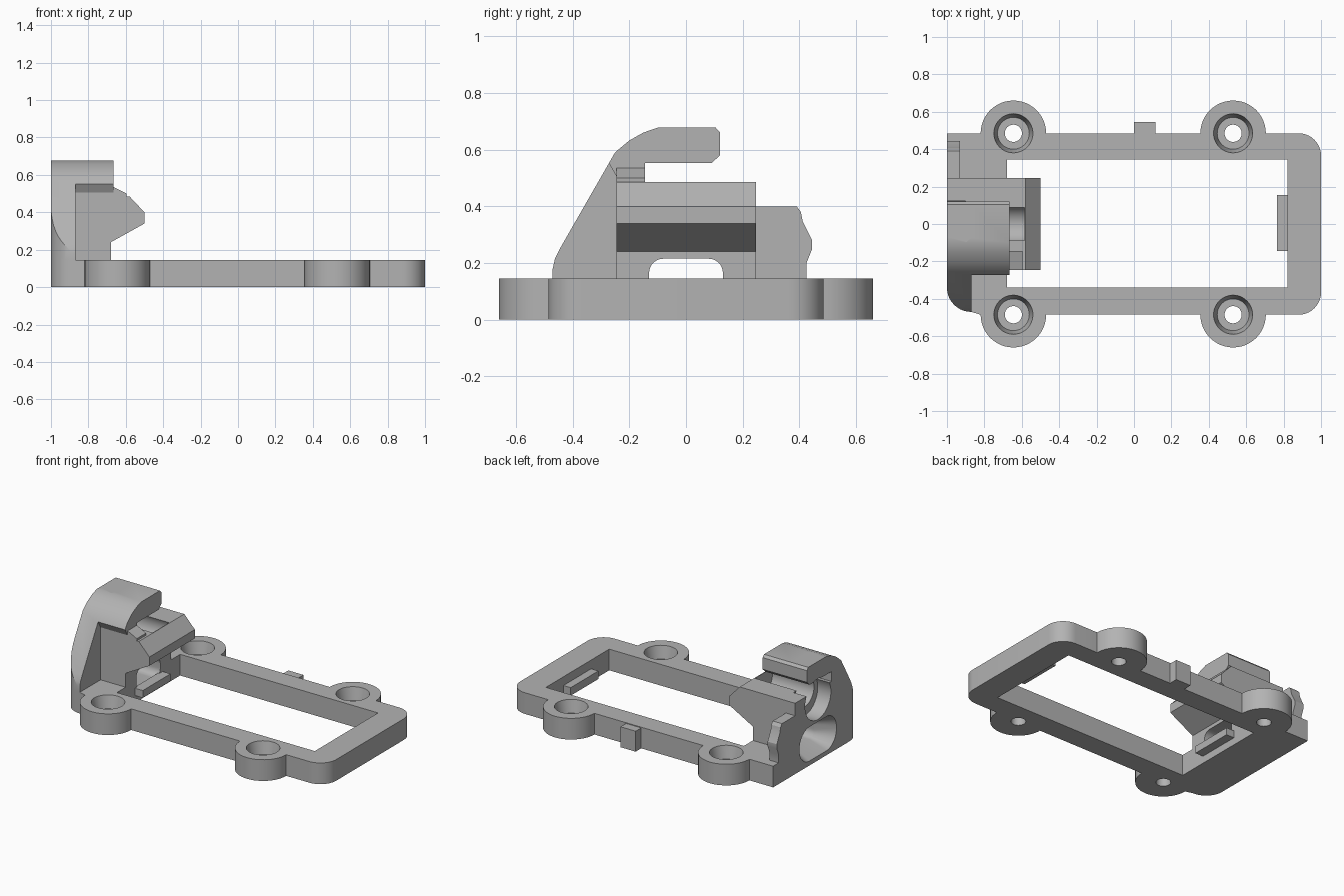
import bpy, bmesh, math

cube = bpy.data.objects.get("Cube")
if cube:
    bpy.data.objects.remove(cube, do_unlink=True)

grey = bpy.data.materials.new("plain_grey")
grey.use_nodes = True
colour = (0.45, 0.45, 0.45, 1)
grey.diffuse_color = colour
grey.node_tree.nodes["Principled BSDF"].inputs["Base Color"].default_value = colour


def arc(cx, cy, r, start, end, n=10):
    angles = [math.radians(start + (end - start) * i / n) for i in range(n + 1)]
    return [(cx + r * math.cos(a), cy + r * math.sin(a)) for a in angles]


def circle(cx, cy, r, n=48):
    return arc(cx, cy, r, 0, 360, n)[:-1]


def rect(x0, x1, y0, y1, r=0):
    if not r:
        return [(x0, y0), (x1, y0), (x1, y1), (x0, y1)]
    return (arc(x0 + r, y0 + r, r, 180, 270) + arc(x1 - r, y0 + r, r, 270, 360)
            + arc(x1 - r, y1 - r, r, 0, 90) + arc(x0 + r, y1 - r, r, 90, 180))


def prism(name, profile, axis, low, high, end_profile=None):
    """Extrude a profile along an axis, optionally lofting to a second profile."""
    place = {"x": lambda u, v, w: (w, u, v),
             "y": lambda u, v, w: (u, w, v),
             "z": lambda u, v, w: (u, v, w)}[axis]
    bm = bmesh.new()
    a = [bm.verts.new(place(u, v, low)) for u, v in profile]
    b = [bm.verts.new(place(u, v, high)) for u, v in (end_profile or profile)]
    bm.faces.new(a)
    bm.faces.new(b)
    for i in range(len(a)):
        j = (i + 1) % len(a)
        bm.faces.new((a[i], a[j], b[j], b[i]))
    bmesh.ops.recalc_face_normals(bm, faces=bm.faces)
    mesh = bpy.data.meshes.new(name)
    bm.to_mesh(mesh)
    bm.free()
    mesh.materials.append(grey)
    obj = bpy.data.objects.new(name, mesh)
    bpy.context.collection.objects.link(obj)
    return obj


def combine(target, tool, operation, keep=False):
    mod = target.modifiers.new("combine", "BOOLEAN")
    mod.operation = operation
    mod.solver = "EXACT"
    mod.object = tool
    bpy.context.view_layer.objects.active = target
    bpy.ops.object.modifier_apply(modifier=mod.name)
    if not keep:
        bpy.data.objects.remove(tool, do_unlink=True)


TOP = 0.145

# Base frame with rounded corners and a rectangular window
outline = (arc(-0.87, -0.34, 0.13, 180, 270) + [(-0.82, -0.485)]
           + arc(0.88, -0.365, 0.12, 270, 360) + arc(0.88, 0.365, 0.12, 0, 90)
           + [(-1, 0.485)])
base = prism("base_frame", outline, "z", 0, TOP)

# Four screw lugs, each with a stepped hole
spots = [(x, y) for x in (-0.645, 0.53) for y in (-0.485, 0.485)]
for x, y in spots:
    combine(base, prism("lug", circle(x, y, 0.175), "z", 0, TOP), "UNION")
combine(base, prism("window", rect(-0.68, 0.82, -0.34, 0.345), "z", -0.1, 0.3), "DIFFERENCE")
for x, y in spots:
    combine(base, prism("seat", circle(x, y, 0.085), "z", 0.06, 0.16,
                        circle(x, y, 0.108)), "DIFFERENCE")
    combine(base, prism("hole", circle(x, y, 0.046), "z", -0.1, 0.1), "DIFFERENCE")

# Small tab and inner ledges
prism("back_tab", rect(0, 0.115, 0.48, 0.545), "z", 0, TOP - 0.005)
prism("left_ledge", rect(0.765, 0.83, -0.145, 0.155), "z", 0.03, 0.085)
prism("right_ledge", rect(-0.69, -0.62, -0.145, 0.155), "z", 0.05, 0.1)

# Tall end wall carrying the hook
over = [(-0.2, 0.632), (-0.15, 0.66), (-0.1, 0.677), (0.105, 0.677),
        (0.12, 0.66), (0.12, 0.58), (0.09, 0.552), (-0.145, 0.552)]
wall = [(-0.47, TOP), (-0.47, 0.18), (-0.462, 0.215), (-0.445, 0.25),
        (-0.25, 0.59)] + over + [(-0.145, TOP)]
clip = prism("latch_clip", wall, "x", -1, -0.87)
corner = arc(-0.87, -0.34, 0.13, 180, 270) + [(-0.5, -0.47), (-0.5, 0.5), (-1, 0.5)]
combine(clip, prism("corner", corner, "z", 0, 1), "INTERSECT")
hook = [(-0.245, 0.505), (-0.272, 0.552), (-0.25, 0.59)] + over + [(-0.145, 0.505)]
combine(clip, prism("hook", hook, "x", -0.9, -0.665), "UNION")

# Wedge-nosed block below the hook, with its supporting rib
block = [(-1, TOP), (-0.68, TOP), (-0.68, 0.24), (-0.5, 0.34), (-0.5, 0.4),
         (-0.58, 0.485), (-1, 0.485)]
combine(clip, prism("block", block, "y", -0.245, 0.247), "UNION")
rib = [(-0.9, 0.4), (-0.6, 0.4), (-0.595, 0.5), (-0.665, 0.535), (-0.665, 0.57), (-0.9, 0.57)]
combine(clip, prism("rib", rib, "y", -0.245, -0.145), "UNION")

# Thin back wing of the end wall
wing = [(0.2, TOP), (0.425, TOP), (0.425, 0.2), (0.445, 0.25), (0.445, 0.28),
        (0.412, 0.345), (0.405, 0.38), (0.39, 0.4), (0.2, 0.4)]
combine(clip, prism("wing", wing, "x", -1, -0.93), "UNION")

# Round pocket behind the block and the narrower groove in its top
combine(clip, prism("pocket", circle(0, 0.42, 0.14), "x", -1.1, -0.9), "DIFFERENCE")
combine(clip, prism("groove", circle(0, 0.44, 0.1), "x", -0.95, -0.585), "DIFFERENCE")

# Flared slot through the end wall and base
slot = prism("slot", rect(-0.13, 0.13, 0.08, 0.215, 0.05), "x", -0.95, -0.6)
flare = prism("flare", rect(-0.2, 0.2, 0.03, 0.265, 0.11), "x", -1.001, -0.88,
              rect(-0.13, 0.13, 0.08, 0.215, 0.05))
for tool in (slot, flare):
    combine(clip, tool, "DIFFERENCE", keep=True)
    combine(base, tool, "DIFFERENCE")

# Smooth the round walls, keep hard edges
for obj in (base, clip):
    bpy.ops.object.select_all(action="DESELECT")
    obj.select_set(True)
    bpy.context.view_layer.objects.active = obj
    bpy.ops.object.shade_smooth_by_angle(angle=math.radians(25))
